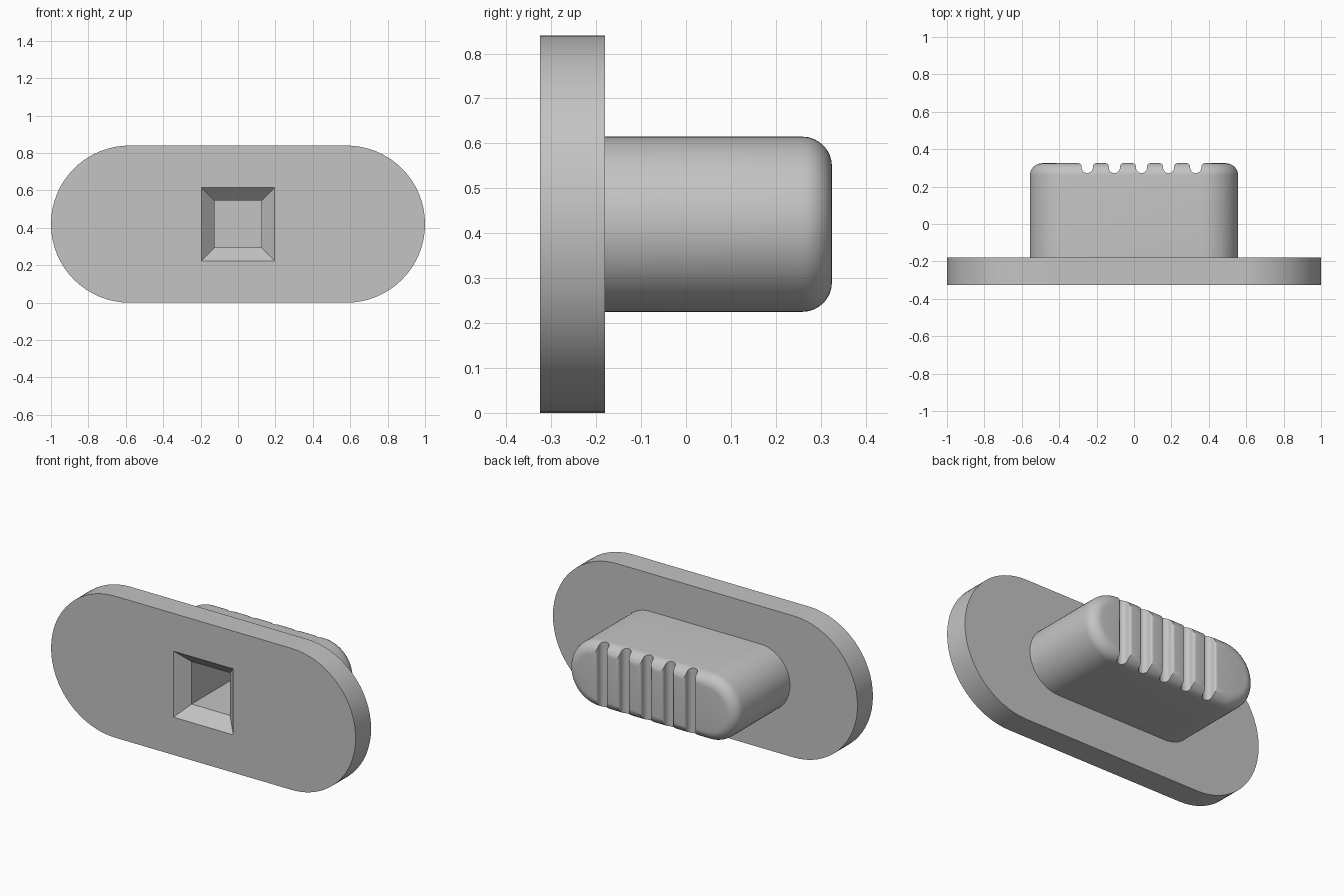
import bpy, bmesh, math

cube = bpy.data.objects.get("Cube")
if cube:
    bpy.data.objects.remove(cube, do_unlink=True)

FRONT, STEP, BACK, MID = -0.325, -0.18, 0.325, 0.42

grey = bpy.data.materials.new("light grey plastic")
grey.use_nodes = True
colour = (0.55, 0.55, 0.55, 1)
grey.diffuse_color = colour
grey.node_tree.nodes["Principled BSDF"].inputs["Base Color"].default_value = colour


def loft(name, rings, round_last=0):
    """Solid through matching rings; optionally fillets the rim of the last ring."""
    bm = bmesh.new()
    loops = [[bm.verts.new(p) for p in ring] for ring in rings]
    n = len(loops[0])
    for a, b in zip(loops, loops[1:]):
        for i in range(n):
            j = (i + 1) % n
            bm.faces.new((a[i], a[j], b[j], b[i]))
    bm.faces.new(loops[0])
    cap = bm.faces.new(loops[-1])
    bmesh.ops.recalc_face_normals(bm, faces=bm.faces[:])
    if round_last:
        bmesh.ops.bevel(bm, geom=list(cap.edges), offset=round_last,
                        offset_type='OFFSET', segments=8, profile=0.5, affect='EDGES')
    mesh = bpy.data.meshes.new(name)
    bm.to_mesh(mesh)
    bm.free()
    mesh.materials.append(grey)
    obj = bpy.data.objects.new(name, mesh)
    bpy.context.collection.objects.link(obj)
    return obj


def stadium(half_length, radius, y, steps=32):
    ring = []
    for side in (1, -1):
        for i in range(steps + 1):
            a = math.pi * i / steps - math.pi / 2
            ring.append((side * (half_length - radius + radius * math.cos(a)), y,
                         MID + side * radius * math.sin(a)))
    return ring


def square(half, y):
    return [(sx * half, y, MID + sz * half) for sx, sz in ((-1, -1), (1, -1), (1, 1), (-1, 1))]


def groove_profile(x, width=0.03, lip=0.018, floor=0.272, steps=8):
    """Round-bottomed channel with rounded lips, open towards the back."""
    half = [(width + lip, BACK + 0.03)]
    for i in range(steps + 1):
        a = math.pi / 2 * (1 - i / steps)
        half.append((width + lip - lip * math.cos(a), BACK - lip + lip * math.sin(a)))
    for i in range(1, steps + 1):
        a = math.pi / 2 * i / steps
        half.append((width * math.cos(a), floor + width - width * math.sin(a)))
    return [(x + u, v) for u, v in half] + [(x - u, v) for u, v in reversed(half[:-1])]


def combine(target, tool, operation):
    tool.hide_render = True
    mod = target.modifiers.new(tool.name, 'BOOLEAN')
    mod.operation, mod.solver, mod.object = operation, 'EXACT', tool
    bpy.context.view_layer.objects.active = target
    bpy.ops.object.modifier_apply(modifier=mod.name)
    bpy.data.objects.remove(tool, do_unlink=True)


# Flat plate and the rounded grip behind it
body = loft("plate_with_grip", [stadium(1, MID, FRONT), stadium(1, MID, STEP)])
grip = loft("grip", [stadium(0.557, 0.195, STEP - 0.05), stadium(0.557, 0.195, BACK)],
            round_last=0.066)

# Finger grooves across the grip
for i in range(5):
    profile = groove_profile(-0.25 + 0.145 * i)
    cutter = loft("groove_cutter", [[(x, y, z) for x, y in profile] for z in (0.1, 0.75)])
    combine(grip, cutter, 'DIFFERENCE')

combine(body, grip, 'UNION')

# Square socket with a chamfered mouth
socket = loft("socket_cutter", [square(0.216, FRONT - 0.02), square(0.126, FRONT + 0.07),
                                square(0.126, 0.18)])
combine(body, socket, 'DIFFERENCE')

bpy.ops.object.select_all(action='DESELECT')
body.select_set(True)
bpy.context.view_layer.objects.active = body
bpy.ops.object.shade_smooth_by_angle(angle=math.radians(30))
